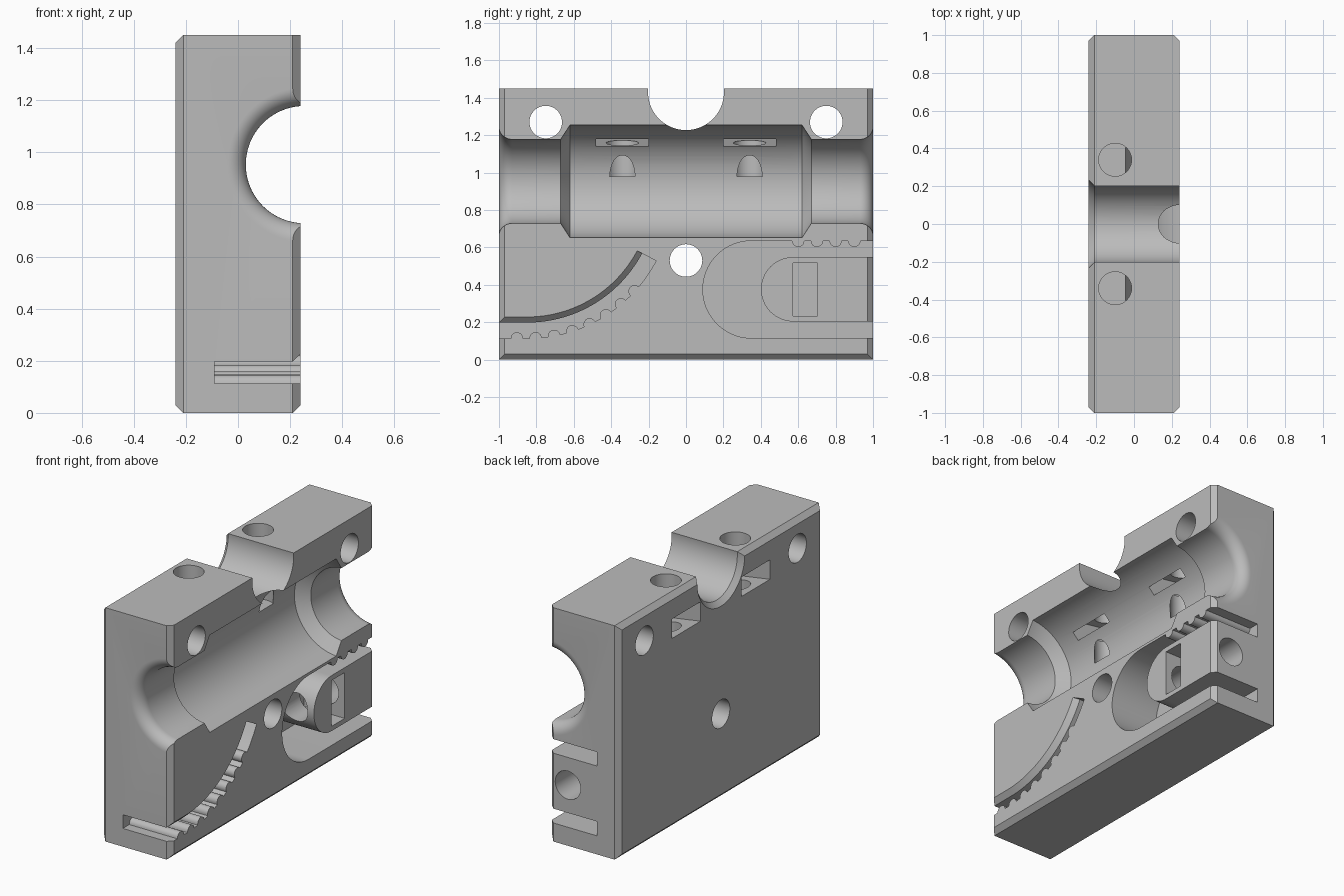
import bpy, bmesh
from math import sin, cos, pi, radians

old = bpy.data.objects.get("Cube")
if old:
    bpy.data.objects.remove(old, do_unlink=True)

grey = bpy.data.materials.new("plain grey")
grey.use_nodes = True
grey.diffuse_color = (0.5, 0.5, 0.5, 1)
grey.node_tree.nodes["Principled BSDF"].inputs["Base Color"].default_value = (0.5, 0.5, 0.5, 1)

# profile plane to space: the last value runs along the named axis
PLACE = {"x": lambda u, v, w: (w, u, v),
         "y": lambda u, v, w: (u, w, v),
         "z": lambda u, v, w: (u, v, w)}


def make_object(name, bm):
    mesh = bpy.data.meshes.new(name)
    bmesh.ops.recalc_face_normals(bm, faces=bm.faces[:])
    bm.to_mesh(mesh)
    bm.free()
    mesh.materials.append(grey)
    ob = bpy.data.objects.new(name, mesh)
    bpy.context.scene.collection.objects.link(ob)
    return ob


def loft(name, axis, sections):
    """Capped solid through (profile, position) sections along an axis."""
    bm = bmesh.new()
    rings = [[bm.verts.new(PLACE[axis](u, v, w)) for u, v in prof] for prof, w in sections]
    n = len(rings[0])
    for a, b in zip(rings, rings[1:]):
        for i in range(n):
            j = (i + 1) % n
            bm.faces.new((a[i], a[j], b[j], b[i]))
    bm.faces.new(rings[0])
    bm.faces.new(rings[-1])
    return make_object(name, bm)


def prism(name, axis, profile, a, b):
    return loft(name, axis, [(profile, a), (profile, b)])


def arc(cu, cv, r, start, end, n):
    return [(cu + r * cos(start + (end - start) * i / n),
             cv + r * sin(start + (end - start) * i / n)) for i in range(n + 1)]


def circle(cu, cv, r, n=64):
    return arc(cu, cv, r, 0, 2 * pi, n)[:-1]


def rect(u0, u1, v0, v1):
    return [(u0, v0), (u1, v0), (u1, v1), (u0, v1)]


# block with chamfered edges, the upper edge of the +x face left square
bm = bmesh.new()
for x, y, low, high in ((-.24, .97, .03, 1.42), (-.21, 1, 0, 1.45),
                        (.21, 1, 0, 1.45), (.24, .97, .03, 1.45)):
    for u, v in rect(-y, y, low, high):
        bm.verts.new((x, u, v))
bmesh.ops.convex_hull(bm, input=bm.verts[:])
bmesh.ops.dissolve_limit(bm, angle_limit=0.01, verts=bm.verts[:], edges=bm.edges[:])
block = make_object("clamp_half_block", bm)
cutters = []

# main bore: flared mouths, narrow necks, cones and a wide middle
FLARE, NECK, WIDE = 0.07, 0.225, 0.302
half = [(-1.1, NECK + FLARE)]
for i in range(11):
    t = pi / 2 * (1 - i / 10)
    half.append((-1 + FLARE * (1 - sin(t)), NECK + FLARE * (1 - cos(t))))
half += [(-.67, NECK), (-.62, WIDE)]
stations = half + [(-y, r) for y, r in reversed(half)]
cutters.append(loft("bore_cutter", "y", [(circle(.255, .953, r, 96), y) for y, r in stations]))

# cross hole through the upper edge, chamfered at the back
cutters.append(loft("cross_hole_cutter", "x",
                    [(circle(0, 1.43, r), x) for x, r in
                     ((-.3, .293), (-.21, .203), (.3, .203))]))

# bolt holes through the block
for y, z in ((-.75, 1.27), (.75, 1.27), (0, .53)):
    cutters.append(prism("bolt_hole_cutter", "x", circle(y, z, .087), -.4, .4))

# vertical screw holes with sloping nut slots
slot = [(-.3, 1.19), (.05, 1.135), (.056, 1.18), (.07, 1.255), (-.3, 1.31)]
for side in (-1, 1):
    y = side * .34
    cutters.append(prism("screw_hole_cutter", "z", circle(-.1, y, .087), .98, 1.6))
    cutters.append(prism("nut_slot_cutter", "y", slot, y - .14, y + .14))

# curved groove with rounded teeth along its lower wall
DEPTH, TOOTH = -.09, .033
CY, CZ, R_TOP, R_LOW, SWEEP = -.85, .895, .697, .782, radians(62)


def sweep_point(s, r):
    """Point at arc length s of the lower wall; straight where s is negative."""
    if s < 0:
        return (CY + s, CZ - r)
    a = s / R_LOW
    return (CY + r * sin(a), CZ - r * cos(a))


def upper_wall(r):
    return [(-1.1, CZ - r)] + arc(CY, CZ, r, -pi / 2, SWEEP - pi / 2, 32)


lower = [sweep_point(-.25, R_LOW)]
for k in range(8):
    s0 = -.054 + .1 * k
    lower += [sweep_point(s0 + ds, R_LOW - dr) for ds, dr in arc(0, 0, TOOTH, pi, 0, 10)]
lower += [sweep_point(R_LOW * SWEEP * f, R_LOW) for f in (.86, .93, 1)]
cutters.append(prism("curved_groove_cutter", "x",
                     upper_wall(R_TOP) + lower[::-1], DEPTH, .3))
# chamfer of the upper wall
back_edge = upper_wall(R_TOP + .03)[::-1]
cutters.append(loft("groove_chamfer_cutter", "x",
                    [(upper_wall(R_TOP) + back_edge, .21),
                     (upper_wall(R_TOP - .06) + back_edge, .27)]))

# return groove around a rounded island, teeth hanging from its upper wall
outline = [(1.1, .635)]
for k in range(4):
    outline += arc(.9 - .1 * k, .635, TOOTH, 0, -pi, 10)
outline += arc(.35, .375, .26, pi / 2, 3 * pi / 2, 40) + [(1.1, .115)]
outline += [(1.1, .204)] + arc(.573, .376, .172, 3 * pi / 2, pi / 2, 32) + [(1.1, .548)]
cutters.append(prism("return_groove_cutter", "x", outline, DEPTH, .3))

# island screw hole and nut pocket
cutters.append(prism("island_hole_cutter", "y", circle(.11, .376, .087), .3, 1.2))
cutters.append(prism("nut_pocket_cutter", "x", rect(.573, .703, .233, .517), -.04, .3))

# carve the block
bpy.context.view_layer.objects.active = block
for cutter in cutters:
    cutter.hide_render = True
    mod = block.modifiers.new("carve", "BOOLEAN")
    mod.operation = "DIFFERENCE"
    mod.solver = "EXACT"
    mod.object = cutter
    bpy.ops.object.modifier_apply(modifier=mod.name)
    bpy.data.objects.remove(cutter, do_unlink=True)

block.data.materials.clear()
block.data.materials.append(grey)
for poly in block.data.polygons:
    poly.material_index = 0
bpy.ops.object.select_all(action="DESELECT")
block.select_set(True)
bpy.ops.object.shade_smooth_by_angle(angle=radians(25))
